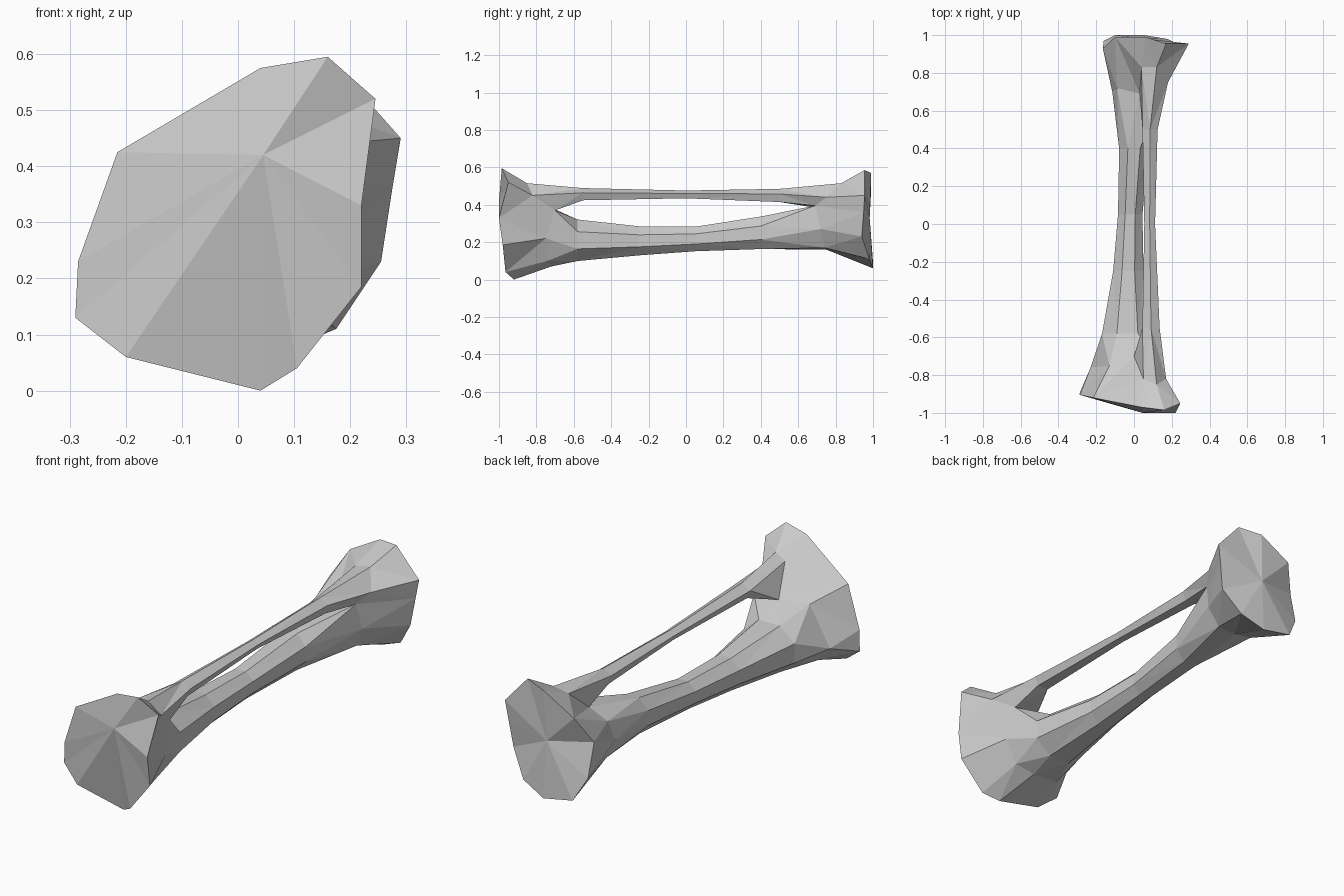
import bpy, bmesh
from math import sin, cos, radians

if "Cube" in bpy.data.objects:
    bpy.data.objects.remove(bpy.data.objects["Cube"])

# Ring order: 0 right crotch, 1-3 over the thin shaft, 4 left crotch, 5-10 round the thick shaft
front_rim = [(.22, -1, .33), (.245, -.95, .52), (.16, -.985, .595), (.04, -.97, .575),
             (-.215, -.92, .425), (-.285, -.905, .23), (-.29, -.9, .13), (-.2, -.93, .06),
             (.04, -.92, 0), (.105, -.965, .04), (.22, -.98, .185)]
front_neck = [(.13, -.7, .37), (.17, -.82, .45), (.12, -.85, .515), (.05, -.82, .5),
              (0, -.7, .375), (-.13, -.75, .37), (-.23, -.76, .18), (-.17, -.76, .11),
              (0, -.72, .07), (.09, -.74, .1), (.14, -.75, .22)]
back_neck = [(.14, .69, .395), (.18, .75, .44), (.12, .83, .515), (.04, .83, .5),
             (.03, .69, .385), (-.09, .72, .36), (-.115, .7, .27), (-.09, .73, .19),
             (.02, .75, .16), (.11, .74, .17), (.155, .72, .27)]
back_rim = [(.275, .95, .36), (.29, .955, .45), (.17, .955, .585), (.06, .99, .57),
            (-.1, .99, .48), (-.165, .93, .36), (-.16, .97, .2), (-.1, 1, .09),
            (.055, 1, .06), (.175, .98, .11), (.255, .94, .23)]

# Shaft sections: y, centre x, centre z, radius x, radius z
thin_shaft = [(-.55, .09, .453, .048, .036), (0, .083, .453, .03, .023),
              (.5, .085, .446, .042, .039)]
thick_shaft = [(-.58, -.035, .21, .145, .12), (-.25, -.03, .207, .087, .084),
               (.05, -.02, .217, .07, .071), (.4, 0, .25, .085, .094)]

bm = bmesh.new()


def verts(points):
    return [bm.verts.new(p) for p in points]


def section(y, cx, cz, rx, rz, sides, start):
    angles = [radians(start + 360 * k / sides) for k in range(sides)]
    return verts([(cx + rx * cos(a), y, cz + rz * sin(a)) for a in angles])


def loft(rings):
    for a, b in zip(rings, rings[1:]):
        n = len(a)
        for i in range(n):
            j = (i + 1) % n
            bm.faces.new((a[i], a[j], b[j], b[i]))


def cap(ring, centre):
    c = bm.verts.new(centre)
    for i, v in enumerate(ring):
        bm.faces.new((v, ring[(i + 1) % len(ring)], c))


# Flared heads with their faceted end faces
fr, fn, bn, br = [verts(r) for r in (front_rim, front_neck, back_neck, back_rim)]
loft([fr, fn])
loft([bn, br])
cap(fr, (.045, -1, .42))
cap(br, (.05, .982, .33))

# Each neck splits at its crotch edge into a five-sided and an eight-sided shaft
loft([fn[:5]] + [section(*s, 5, -54) for s in thin_shaft] + [bn[:5]])
loft([fn[4:] + fn[:1]] + [section(*s, 8, 112.5) for s in thick_shaft] + [bn[4:] + bn[:1]])

bmesh.ops.recalc_face_normals(bm, faces=bm.faces)
bmesh.ops.triangulate(bm, faces=bm.faces)
mesh = bpy.data.meshes.new("paired_limb_bones")
bm.to_mesh(mesh)
bm.free()
bpy.context.collection.objects.link(bpy.data.objects.new("paired_limb_bones", mesh))
